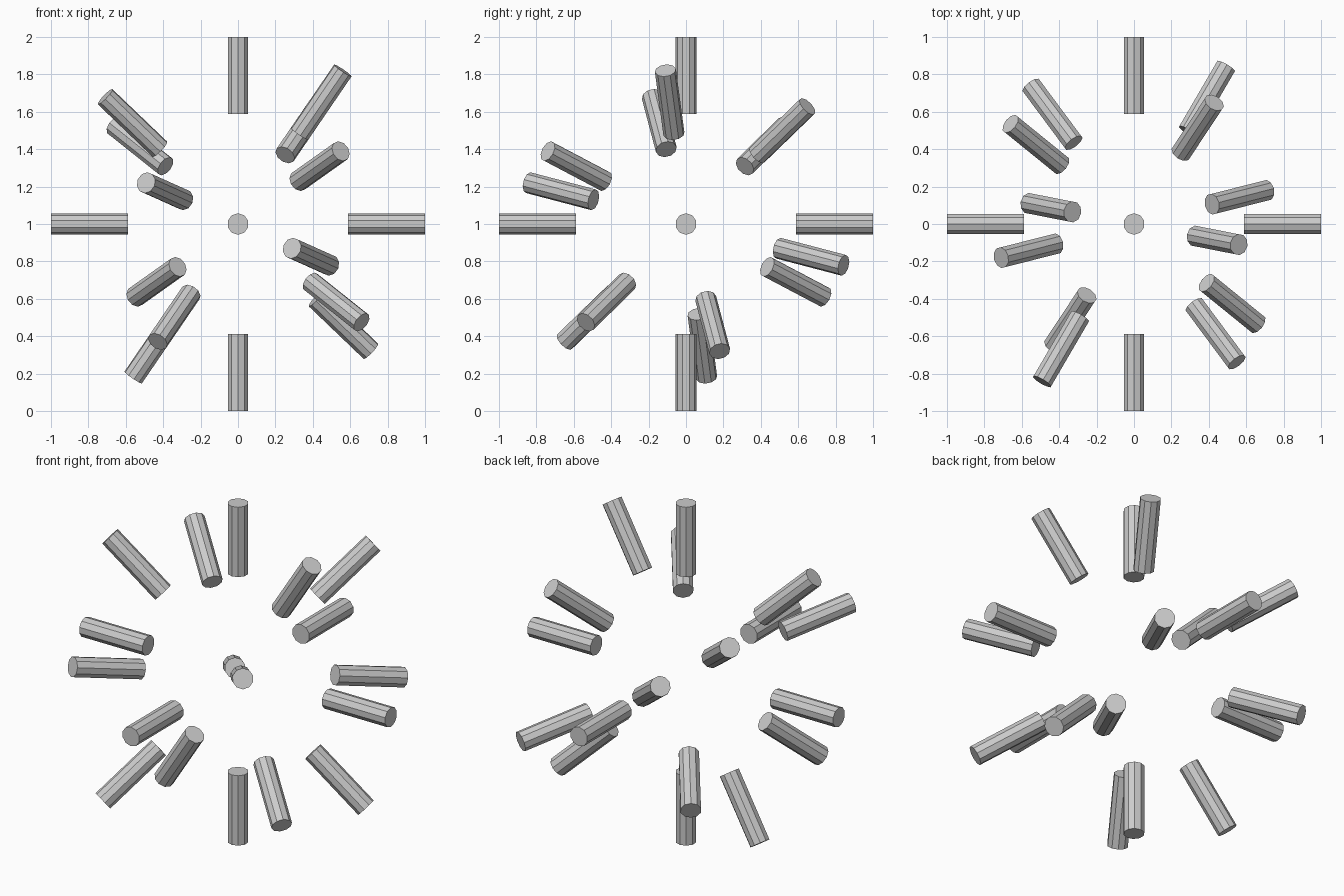
import bpy
from mathutils import Vector

if "Cube" in bpy.data.objects:
    bpy.data.objects.remove(bpy.data.objects["Cube"])

CENTRE = Vector((0, 0, 1))
INNER, OUTER, RADIUS, SIDES = 0.587, 1.0, 0.057, 10

# One direction per opposite pair of rods
AXES = [
    (1, 0, 0), (0, 1, 0), (0, 0, 1),
    (-0.71, -0.18, 0.68),
    (0.56, -0.11, 0.82),
    (0.55, -0.74, 0.39),
    (-0.49, -0.84, 0.22),
    (-0.66, 0.535, 0.525),
    (0.43, 0.65, 0.63),
]


def add_rod(name, direction):
    """Flat-sided rod pointing away from the centre."""
    d = Vector(direction).normalized()
    bpy.ops.mesh.primitive_cylinder_add(
        vertices=SIDES, radius=RADIUS, depth=OUTER - INNER,
        location=CENTRE + d * (INNER + OUTER) / 2,
        rotation=d.to_track_quat('Z', 'Y').to_euler())
    bpy.context.object.name = name


# Radial burst of rods, each with its opposite twin
for i, axis in enumerate(AXES, 1):
    kind = "main_rod" if i <= 3 else "slanted_rod"
    add_rod(f"{kind}_{i}_a", axis)
    add_rod(f"{kind}_{i}_b", -Vector(axis))
